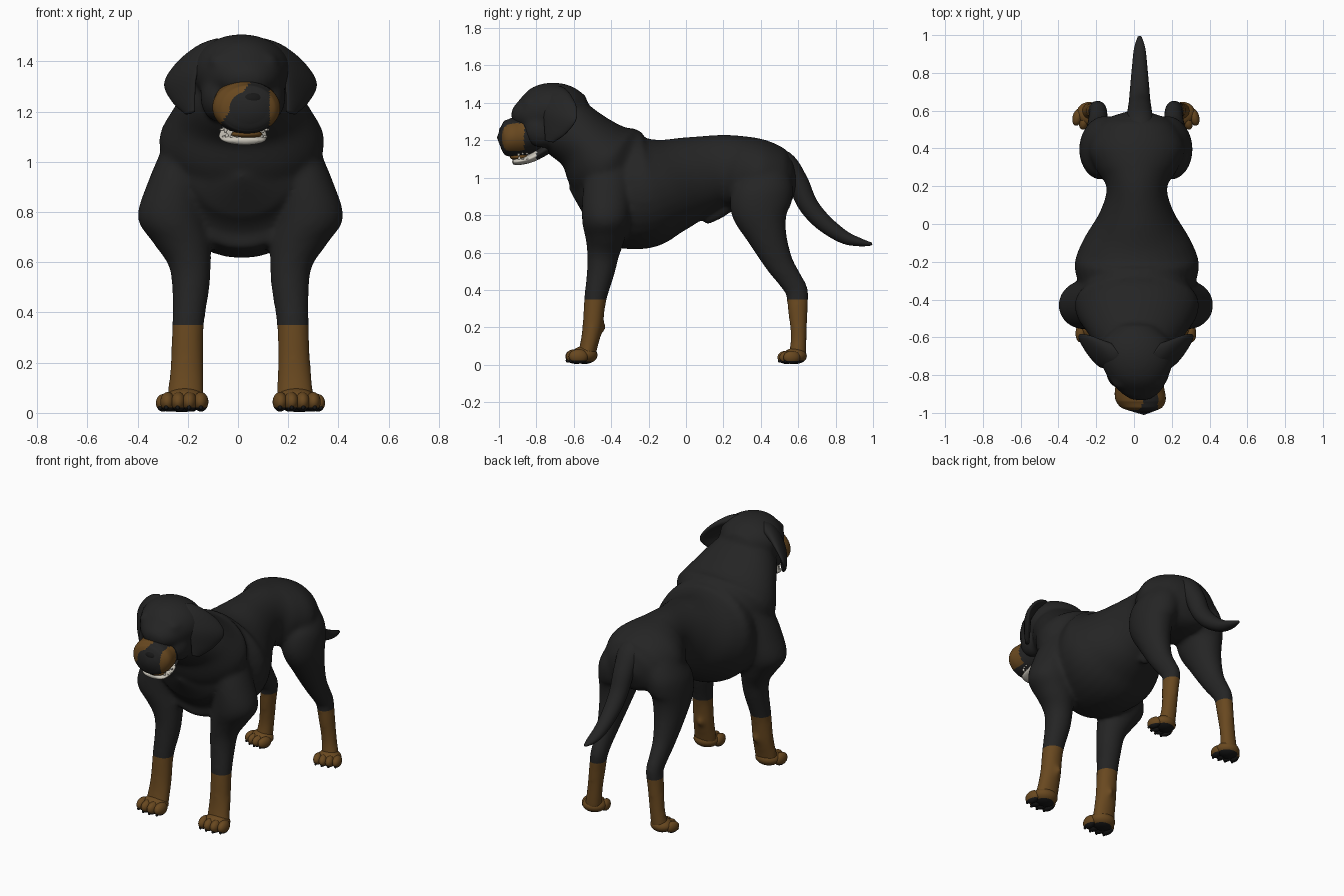
import bpy, bmesh
from math import cos, sin, pi, radians
from mathutils import Vector, Matrix

start_cube = bpy.data.objects.get("Cube")
if start_cube:
    bpy.data.objects.remove(start_cube, do_unlink=True)


def material(name, *rgb):
    mat = bpy.data.materials.new(name)
    mat.use_nodes = True
    mat.diffuse_color = (*rgb, 1)
    mat.node_tree.nodes["Principled BSDF"].inputs["Base Color"].default_value = (*rgb, 1)
    return mat


BLACK = material("black coat", .018, .018, .018)
TAN = material("tan markings", .14, .065, .014)
DARK = material("dark pads", .009, .009, .009)
IVORY = material("ivory teeth", .6, .57, .5)


def smooth_rows(rows, steps):
    """Catmull-Rom interpolation of whole rows of position and radii."""
    result = []
    last = len(rows) - 1
    for i in range(last):
        a, b, c, d = (rows[max(0, min(last, i + k))] for k in (-1, 0, 1, 2))
        for s in range(steps):
            t = s / steps
            result.append([q + t / 2 * (r - p + t * (2 * p - 5 * q + 4 * r - u
                           + t * (3 * (q - r) + u - p)))
                           for p, q, r, u in zip(a, b, c, d)])
    result.append(list(rows[-1]))
    return result


def tube(bm, rows, side=(1, 0, 0), sides=32, steps=6):
    """Loft ellipses along rows of x, y, z, half width, half depth."""
    rows = smooth_rows(rows, steps)
    centres = [Vector(r[:3]) for r in rows]
    side = Vector(side).normalized()
    rings = []
    for i, row in enumerate(rows):
        tangent = centres[min(i + 1, len(rows) - 1)] - centres[max(i - 1, 0)]
        depth = tangent.cross(side).normalized()
        rings.append([bm.verts.new(centres[i] + side * row[3] * cos(a) + depth * row[4] * sin(a))
                      for a in (2 * pi * k / sides for k in range(sides))])
    for low, high in zip(rings, rings[1:]):
        for k in range(sides):
            n = (k + 1) % sides
            bm.faces.new((low[k], low[n], high[n], high[k]))
    for end, inner in ((0, 1), (-1, -2)):
        away = (centres[end] - centres[inner]).normalized()
        tip = bm.verts.new(centres[end] + away * min(rows[end][3:]) * .4)
        for k in range(sides):
            bm.faces.new((rings[end][k], rings[end][(k + 1) % sides], tip))


def ball(bm, centre, radii, base=Matrix()):
    place = base @ Matrix.Translation(centre) @ Matrix.Diagonal((*radii, 1))
    bmesh.ops.create_uvsphere(bm, u_segments=24, v_segments=16, radius=1, matrix=place)


def paint(mesh, rule):
    for face in mesh.polygons:
        face.material_index = rule(face.center, face.normal)


def finish(name, bm, mats, rule=None):
    bmesh.ops.recalc_face_normals(bm, faces=bm.faces[:])
    mesh = bpy.data.meshes.new(name)
    bm.to_mesh(mesh)
    bm.free()
    for mat in mats:
        mesh.materials.append(mat)
    obj = bpy.data.objects.new(name, mesh)
    bpy.context.collection.objects.link(obj)
    mesh.shade_smooth()
    if rule:
        paint(mesh, rule)
    return obj


def mirrored(rows, sign):
    return [(.01 + sign * r[0], *r[1:]) for r in rows]


# Torso, neck and skull
body = bmesh.new()
X = .015
tube(body, [(X, .565, .98, .15, .12), (X, .51, .985, .21, .165), (X, .39, 1.01, .255, .195),
            (X, .28, 1.03, .21, .195), (X, .19, 1.04, .16, .19), (X, .05, 1.005, .2, .22),
            (X, -.1, .955, .29, .26), (X, -.22, .93, .33, .31), (X, -.36, .945, .295, .315),
            (X, -.47, .96, .27, .28), (X, -.56, .95, .2, .17)])
tube(body, [(X, -.22, 1, .2, .18), (X, -.33, 1.03, .275, .23), (X, -.43, 1.08, .33, .235),
            (X, -.54, 1.19, .275, .175), (X, -.66, 1.28, .2, .165), (.02, -.73, 1.32, .14, .11)])
tube(body, [(.01, -.54, 1.37, .1, .07), (.01, -.62, 1.37, .18, .125), (.015, -.71, 1.36, .195, .15),
            (.02, -.8, 1.34, .165, .14), (.03, -.87, 1.32, .12, .09), (.035, -.91, 1.3, .07, .055)])

# Brows, cheeks, sheath and the four legs
tube(body, [(.01, .25, .87, .04, .04), (.01, .17, .81, .035, .035), (.01, .1, .77, .028, .026)])
for sign in (-1, 1):
    ball(body, (.02 + sign * .09, -.83, 1.4), (.05, .045, .035))
    ball(body, (.02 + sign * .1, -.77, 1.26), (.07, .1, .1))
    tube(body, mirrored([(.2, -.4, 1.08, .1, .12), (.25, -.42, .93, .115, .13),
                         (.275, -.43, .78, .135, .127), (.235, -.433, .68, .115, .107),
                         (.203, -.443, .59, .085, .086), (.198, -.455, .5, .075, .075),
                         (.209, -.485, .35, .064, .06), (.213, -.5, .2, .066, .054),
                         (.217, -.52, .1, .072, .048), (.22, -.535, .04, .075, .05)], sign))
    ball(body, (.01 + sign * .2, -.45, .2), (.02, .024, .03))
    tube(body, mirrored([(.12, .43, 1.07, .1, .11), (.165, .42, .95, .12, .155),
                         (.185, .395, .84, .115, .16), (.195, .43, .7, .093, .11),
                         (.2, .495, .55, .065, .077), (.2, .56, .45, .052, .064),
                         (.2, .593, .39, .049, .061), (.21, .597, .3, .048, .054),
                         (.225, .603, .15, .048, .043), (.24, .595, .04, .055, .05)], sign))

# Fuse the skin, then paint the socks
skin = finish("body", body, [BLACK, TAN])
remesh = skin.modifiers.new("fuse", "REMESH")
remesh.mode = "VOXEL"
remesh.voxel_size = .012
relax = skin.modifiers.new("relax", "SMOOTH")
relax.iterations = 14
bpy.context.view_layer.update()
graph = bpy.context.evaluated_depsgraph_get()
fused = bpy.data.meshes.new_from_object(skin.evaluated_get(graph))
skin.modifiers.clear()
SOCK = .35
cut = bmesh.new()
cut.from_mesh(fused)
bmesh.ops.bisect_plane(cut, geom=cut.verts[:] + cut.edges[:] + cut.faces[:],
                       plane_co=(0, 0, SOCK), plane_no=(0, 0, 1))
cut.to_mesh(fused)
cut.free()
fused.materials.clear()
fused.materials.append(BLACK)
fused.materials.append(TAN)
skin.data = fused
fused.shade_smooth()
paint(fused, lambda c, n: int(c.z < SOCK))

# Paws with four toes, claws and dark soles
for label, x, y, size, turn in (("front", .222, -.555, 1, 4), ("hind", .245, .572, .9, 15)):
    for sign, hand in ((-1, "right"), (1, "left")):
        base = (Matrix.Translation((.01 + sign * x, y, 0))
                @ Matrix.Rotation(radians(turn * sign), 4, "Z") @ Matrix.Scale(size, 4))
        paw, claws = bmesh.new(), bmesh.new()
        ball(paw, (0, .012, .052), (.08, .07, .048), base)
        for i in (-1.5, -.5, .5, 1.5):
            back = abs(i) * .012
            ball(paw, (i * .044, back - .043, .044), (.03, .052, .039), base)
            ball(claws, (i * .046, back - .083, .022), (.008, .01, .01), base)
        finish(f"{label}_{hand}_paw", paw, [TAN, DARK], lambda c, n: int(c.z < .02))
        finish(f"{label}_{hand}_claws", claws, [DARK])

# Tail
tail = bmesh.new()
T = .03
tube(tail, [(T, .41, 1.12, .06, .05), (T, .52, 1.085, .075, .06), (T, .595, .98, .065, .057),
            (T, .65, .86, .057, .053), (T, .73, .765, .05, .047), (T, .84, .685, .04, .036),
            (T, .93, .655, .03, .022), (T, .993, .645, .01, .008)])
finish("tail", tail, [BLACK])

# Folded ears, flaring outwards and down at the back, and eyes
for sign, hand in ((-1, "right"), (1, "left")):
    ear = bmesh.new()
    tube(ear, mirrored([(.1, -.67, 1.465, .05, .025), (.15, -.67, 1.445, .08, .025),
                        (.2, -.67, 1.4, .108, .022), (.238, -.675, 1.33, .11, .02),
                        (.225, -.7, 1.25, .072, .018), (.2, -.73, 1.195, .028, .012)], sign),
         side=(sign * .6, .8, -.22))
    finish(f"{hand}_ear", ear, [BLACK])
    eye = bmesh.new()
    ball(eye, (.025 + sign * .085, -.866, 1.362), (.018, .016, .016))
    finish(f"{hand}_eye", eye, [DARK])


# Muzzle with tan cheeks around a dark centre
def muzzle_rule(c, n):
    cheek = c.x < -.02 + (c.z - 1.22) * .7 or c.x > .126
    return int(-.985 < c.y < -.865 and c.z < 1.32 and cheek)


muzzle = bmesh.new()
tube(muzzle, [(.03, -.78, 1.27, .11, .1), (.03, -.87, 1.225, .13, .105),
              (.035, -.93, 1.215, .133, .103), (.04, -.97, 1.215, .11, .09),
              (.045, -.988, 1.215, .07, .06)], sides=64, steps=12)
finish("muzzle", muzzle, [BLACK, TAN], muzzle_rule)
nose = bmesh.new()
ball(nose, (.055, -.955, 1.25), (.058, .045, .036))
finish("nose", nose, [DARK])

# Open lower jaw, tongue and teeth
jaw = bmesh.new()
tube(jaw, [(.02, -.73, 1.165, .08, .03), (.02, -.79, 1.125, .09, .026), (.02, -.84, 1.1, .095, .022),
           (.025, -.9, 1.087, .082, .02), (.03, -.925, 1.086, .05, .014)])
finish("lower_jaw", jaw, [IVORY, BLACK], lambda c, n: int(c.y > -.8))
tongue = bmesh.new()
ball(tongue, (.035, -.89, 1.11), (.062, .052, .019))
finish("tongue", tongue, [TAN])
teeth = bmesh.new()
for k in range(11):
    a = pi * k / 10
    for level, grow in ((1.1, 1), (1.128, 1.08)):
        ball(teeth, (.025 + .085 * grow * cos(a), -.85 - .07 * grow * sin(a), level),
             (.007, .007, .014 if k in (2, 8) else .006))
finish("teeth", teeth, [IVORY])
